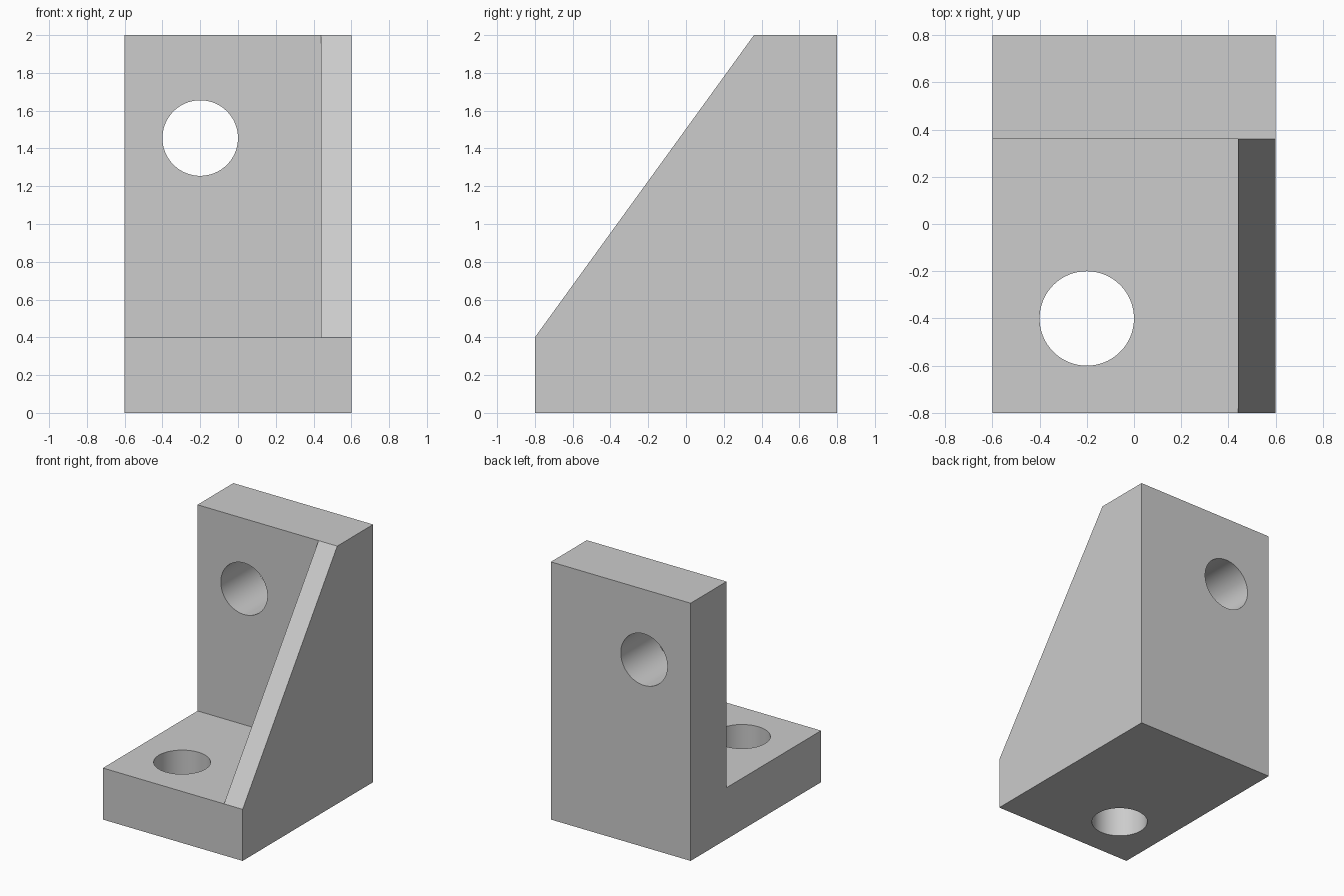
import bpy
import bmesh
import math

cube = bpy.data.objects.get("Cube")
if cube:
    bpy.data.objects.remove(cube, do_unlink=True)

grey = bpy.data.materials.new("light_grey")
grey.use_nodes = True
colour = (0.604, 0.604, 0.604, 1)
grey.diffuse_color = colour
grey.node_tree.nodes["Principled BSDF"].inputs["Base Color"].default_value = colour


def extrude_profile(name, points, x0, x1):
    """Solid from a (y, z) outline extruded along x."""
    bm = bmesh.new()
    face = bm.faces.new([bm.verts.new((x0, y, z)) for y, z in points])
    ext = bmesh.ops.extrude_face_region(bm, geom=[face])
    moved = [v for v in ext["geom"] if isinstance(v, bmesh.types.BMVert)]
    bmesh.ops.translate(bm, verts=moved, vec=(x1 - x0, 0, 0))
    bmesh.ops.recalc_face_normals(bm, faces=bm.faces)
    mesh = bpy.data.meshes.new(name)
    bm.to_mesh(mesh)
    bm.free()
    mesh.materials.append(grey)
    obj = bpy.data.objects.new(name, mesh)
    bpy.context.collection.objects.link(obj)
    return obj


def drill(target, name, centre, tilt):
    """Cut a round through hole and remove the cutter."""
    bpy.ops.mesh.primitive_cylinder_add(vertices=96, radius=0.2, depth=1,
                                        location=centre, rotation=(tilt, 0, 0))
    cutter = bpy.context.object
    cutter.name = name
    cutter.hide_render = True
    cutter.data.materials.append(grey)
    mod = target.modifiers.new(name, "BOOLEAN")
    mod.operation = "DIFFERENCE"
    mod.solver = "EXACT"
    mod.object = cutter
    bpy.context.view_layer.objects.active = target
    bpy.ops.object.modifier_apply(modifier=mod.name)
    bpy.data.objects.remove(cutter, do_unlink=True)


# L-shaped bracket: base plate and upright wall
bracket = extrude_profile("angle_bracket", [(-0.8, 0), (0.8, 0), (0.8, 2),
                                            (0.36, 2), (0.36, 0.4), (-0.8, 0.4)], -0.6, 0.6)

# Bolt holes through the base and the wall
drill(bracket, "base_hole", (-0.2, -0.4, 0.2), 0)
drill(bracket, "wall_hole", (-0.2, 0.58, 1.455), math.pi / 2)

# Triangular stiffening rib on the left edge
rib = extrude_profile("side_rib", [(-0.8, 0.4), (0.36, 0.4), (0.36, 2)], 0.44, 0.6)

# Smooth hole walls, sharp outer edges
bpy.ops.object.select_all(action="DESELECT")
bracket.select_set(True)
bpy.context.view_layer.objects.active = bracket
bpy.ops.object.shade_smooth_by_angle(angle=math.radians(30))
